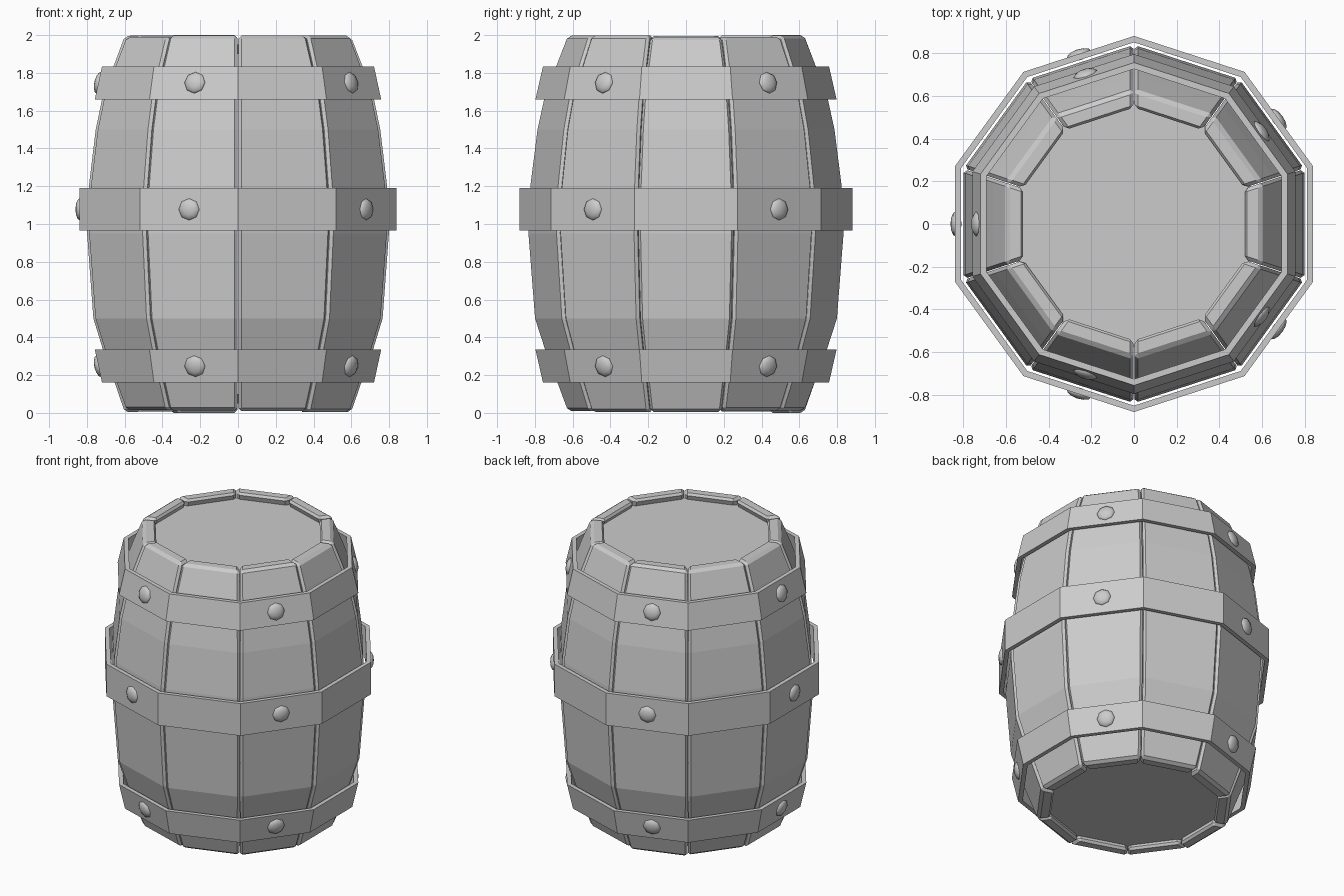
import bpy, bmesh, math, random
from mathutils import Vector, Matrix

if "Cube" in bpy.data.objects:
    bpy.data.objects.remove(bpy.data.objects["Cube"])

random.seed(4)
N = 10
STEP = 2 * math.pi / N
START = math.pi / 2          # a corner of the decagon points along y


def add_object(name, bm):
    bmesh.ops.recalc_face_normals(bm, faces=bm.faces[:])
    mesh = bpy.data.meshes.new(name)
    bm.to_mesh(mesh)
    bm.free()
    ob = bpy.data.objects.new(name, mesh)
    bpy.context.collection.objects.link(ob)
    return ob


def polar(r, a, z):
    return Vector((r * math.cos(a), r * math.sin(a), z))


# Staves: (height, corner radius) profile, one bevelled plank per side
PROFILE = [(0.0, 0.63), (0.17, 0.69), (0.33, 0.75), (0.5, 0.805), (0.95, 0.84),
           (1.2, 0.83), (1.5, 0.792), (1.66, 0.757), (1.83, 0.695), (2.0, 0.63)]
THICK = 0.09


def stave(k):
    bm = bmesh.new()
    a0, a1 = START + k * STEP, START + (k + 1) * STEP
    low, high = random.uniform(0.003, 0.015), random.uniform(0.0, 0.012)
    if k == 0:
        low = high = 0.0
    rows = []
    for i, (z, r) in enumerate(PROFILE):
        z += low if i == 0 else -high if i == len(PROFILE) - 1 else 0
        side = (polar(1, a1, 0) - polar(1, a0, 0)).normalized() * 0.002
        pts = [polar(r, a0, z) + side, polar(r, a1, z) - side,
               polar(r - THICK, a1, z) - side, polar(r - THICK, a0, z) + side]
        rows.append([bm.verts.new(p) for p in pts])
    for lo, hi in zip(rows, rows[1:]):
        for j in range(4):
            n = (j + 1) % 4
            bm.faces.new((lo[j], lo[n], hi[n], hi[j]))
    bm.faces.new(rows[0])
    bm.faces.new(rows[-1])
    ob = add_object(f"stave_{k + 1}", bm)
    mod = ob.modifiers.new("soft_edges", 'BEVEL')
    mod.width = 0.017
    mod.segments = 1
    mod.limit_method = 'ANGLE'
    mod.angle_limit = math.radians(40)


for k in range(N):
    stave(k)


# Recessed round ends
def barrel_end(name, z0, z1, r):
    bm = bmesh.new()
    lo = [bm.verts.new(polar(r, START + k * STEP, z0)) for k in range(N)]
    hi = [bm.verts.new(polar(r, START + k * STEP, z1)) for k in range(N)]
    bm.faces.new(lo)
    bm.faces.new(hi)
    for k in range(N):
        n = (k + 1) % N
        bm.faces.new((lo[k], lo[n], hi[n], hi[k]))
    add_object(name, bm)


barrel_end("top_lid", 1.90, 1.95, 0.575)
barrel_end("bottom_lid", 0.05, 0.10, 0.575)


# Ten-sided metal hoops, each with five flattened rivets
def hoop(name, z0, r0, z1, r1, t=0.03):
    bm = bmesh.new()
    section = [(r0, z0), (r1, z1), (r1 - t, z1), (r0 - t, z0)]
    rings = [[bm.verts.new(polar(r, START + k * STEP, z)) for r, z in section]
             for k in range(N)]
    for k in range(N):
        a, b = rings[k], rings[(k + 1) % N]
        for j in range(4):
            n = (j + 1) % 4
            bm.faces.new((a[j], b[j], b[n], a[n]))
    add_object(name + "_hoop", bm)

    zc = (z0 + z1) / 2
    apothem = (r0 + r1) / 2 * math.cos(STEP / 2)
    tilt = math.atan2(r0 - r1, z1 - z0)
    bm = bmesh.new()
    for i in range(5):
        ang = math.radians(36 + 72 * i)
        m = (Matrix.Rotation(ang, 4, 'Z')
             @ Matrix.Translation((apothem - 0.004, 0, zc))
             @ Matrix.Rotation(math.pi / 2 - tilt, 4, 'Y')
             @ Matrix.Diagonal((0.06, 0.06, 0.026, 1)))
        bmesh.ops.create_uvsphere(bm, u_segments=8, v_segments=6, radius=1, matrix=m)
    rivets = add_object(name + "_rivets", bm)
    for p in rivets.data.polygons:
        p.use_smooth = True


hoop("lower", 0.16, 0.757, 0.335, 0.797)
hoop("middle", 0.965, 0.882, 1.19, 0.882)
hoop("upper", 1.66, 0.797, 1.835, 0.757)
